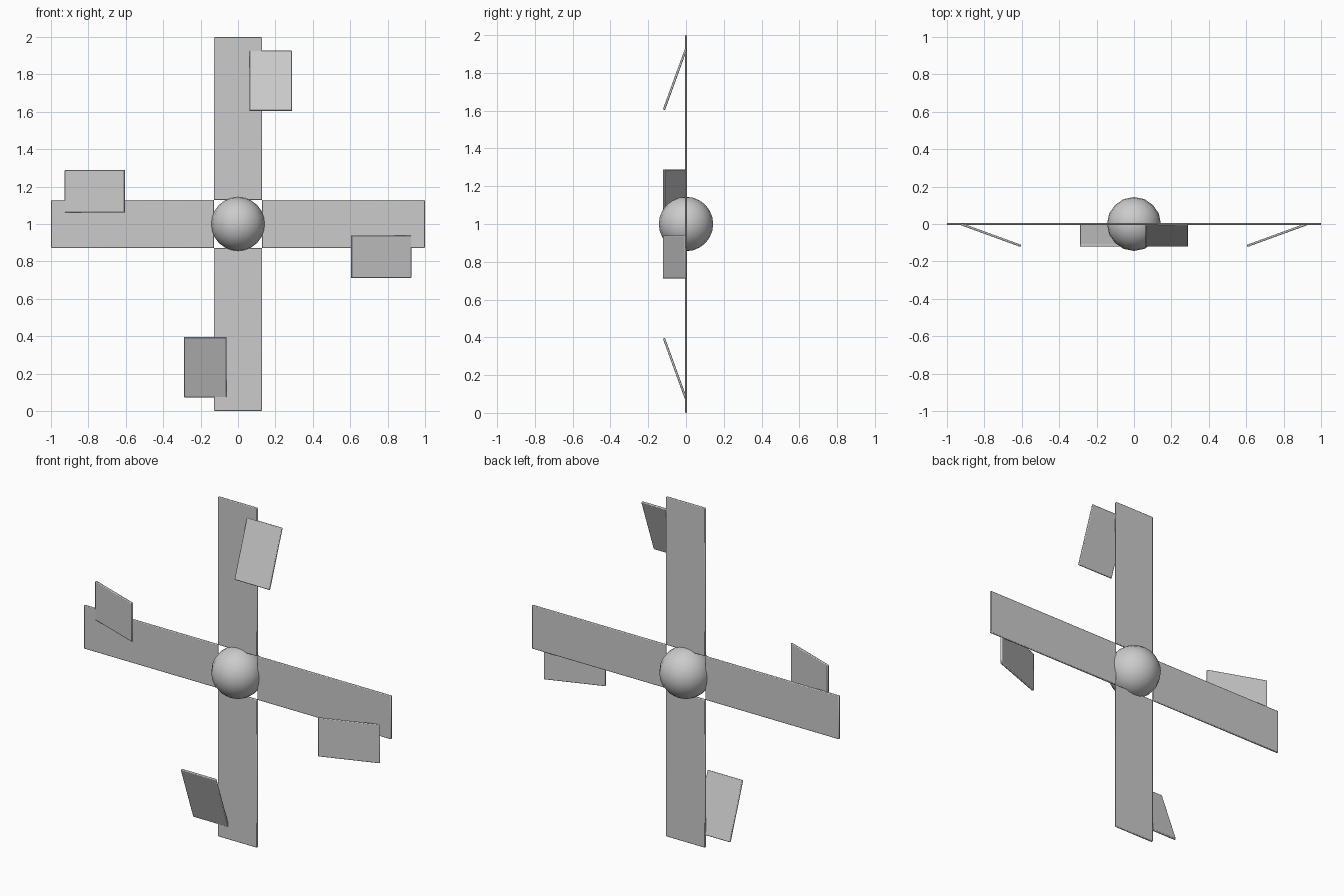
import bpy
from math import radians
from mathutils import Matrix, Vector

if "Cube" in bpy.data.objects:
    bpy.data.objects.remove(bpy.data.objects["Cube"], do_unlink=True)

grey = bpy.data.materials.new("plain grey")
grey.use_nodes = True
colour = (0.6, 0.6, 0.6, 1)
grey.diffuse_color = colour
grey.node_tree.nodes["Principled BSDF"].inputs["Base Color"].default_value = colour

HUB = Vector((0, 0, 1))
THICK = 0.012


def plate(name, size, placement):
    """Thin panel with softened edges, placed by a matrix."""
    bpy.ops.mesh.primitive_cube_add(size=1)
    obj = bpy.context.object
    obj.name = name
    obj.data.transform(Matrix.Diagonal((*size, 1)))
    obj.matrix_world = placement
    obj.data.materials.append(grey)
    bevel = obj.modifiers.new("soft edges", 'BEVEL')
    bevel.width = 0.004
    bevel.segments = 2
    bpy.ops.object.shade_smooth_by_angle(angle=radians(30))


# Four blades around the hub, each with a tilted vane near its tip
for i, side in enumerate(("top", "left", "bottom", "right")):
    turn = Matrix.Translation(HUB) @ Matrix.Rotation(radians(90 * i), 4, 'Y')
    plate(side + "_blade", (0.256, THICK, 0.872),
          turn @ Matrix.Translation((0, 0, 0.564)))
    # The vane hinges at its outer edge and leans forward towards the hub
    hinge = Matrix.Translation((0.175, 0, 0.926)) @ Matrix.Rotation(radians(-20), 4, 'X')
    plate(side + "_vane", (0.228, THICK, 0.342),
          turn @ hinge @ Matrix.Translation((0, 0, -0.171)))

# Round hub
bpy.ops.mesh.primitive_uv_sphere_add(segments=16, ring_count=12, radius=0.144, location=HUB)
hub = bpy.context.object
hub.name = "hub"
hub.data.materials.append(grey)
bpy.ops.object.shade_smooth()
